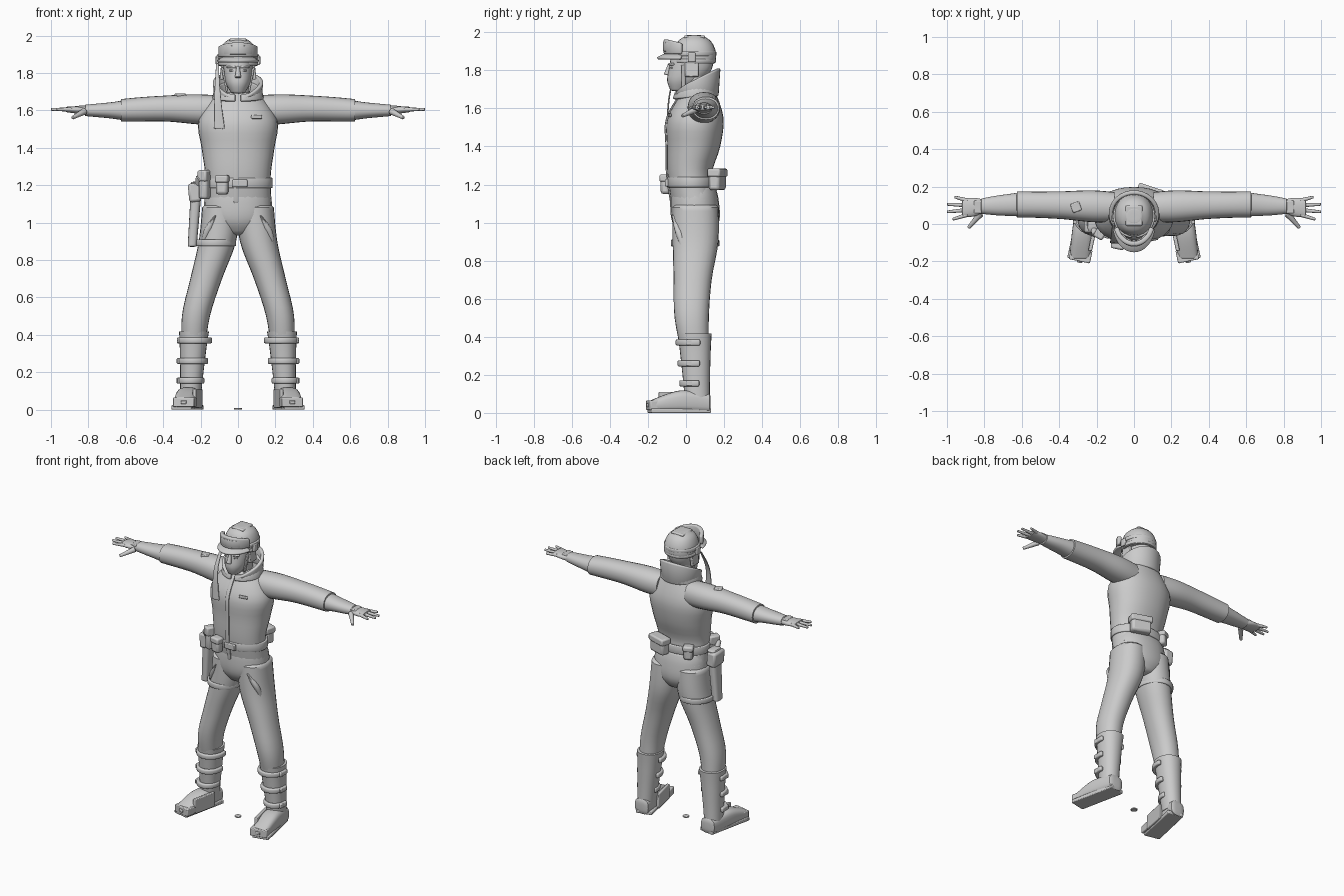
import bpy, bmesh, math
from mathutils import Vector, Euler, Matrix

default_cube = bpy.data.objects.get("Cube")
if default_cube:
    bpy.data.objects.remove(default_cube)

GREY = (0.6, 0.6, 0.6, 1)
material = bpy.data.materials.new("plain grey")
material.use_nodes = True
material.diffuse_color = GREY
material.node_tree.nodes["Principled BSDF"].inputs["Base Color"].default_value = GREY


def finish(name, mesh_builder, mirror=False, bevel=0, thickness=0):
    bmesh.ops.recalc_face_normals(mesh_builder, faces=mesh_builder.faces)
    mesh = bpy.data.meshes.new(name)
    mesh_builder.to_mesh(mesh)
    mesh_builder.free()
    mesh.materials.append(material)
    part = bpy.data.objects.new(name, mesh)
    bpy.context.collection.objects.link(part)
    if thickness:
        modifier = part.modifiers.new("thickness", "SOLIDIFY")
        modifier.thickness, modifier.offset = thickness, 0
    if bevel:
        modifier = part.modifiers.new("rounded edges", "BEVEL")
        modifier.width, modifier.segments = bevel, 2
    if mirror:
        part.modifiers.new("other side", "MIRROR").use_mirror_merge = False
    bpy.ops.object.select_all(action="DESELECT")
    part.select_set(True)
    bpy.context.view_layer.objects.active = part
    bpy.ops.object.shade_smooth_by_angle(angle=math.radians(40))


def sample(keys, amount):
    """Smooth curve through evenly spaced keys, which are numbers or vectors."""
    last = len(keys) - 1
    if last == 0:
        return keys[0]
    index = min(int(amount * last), last - 1)
    f = amount * last - index
    before, start, end, after = (keys[min(max(index + k, 0), last)] for k in (-1, 0, 1, 2))
    leave, arrive = (end - before) / 2, (after - start) / 2
    ease = f * f * (3 - 2 * f)
    return start + (end - start) * ease + leave * (f * (1 - f) ** 2) - arrive * (f * f * (1 - f))


def sweep(name, path, widths, depths, axis="z", power=2.2, sides=24, steps=24, cap=0.03, mirror=False):
    """Superellipse rings, square to the axis, along a smooth path with rounded ends."""
    builder = bmesh.new()
    points = [Vector(point) for point in path]
    across, along = {"x": ("y", "z"), "y": ("x", "z"), "z": ("x", "y")}[axis]
    rings = []
    for step in range(steps + 1):
        amount = (1 - math.cos(math.pi * step / steps)) / 2
        nearness = max(0, 1 - min(amount, 1 - amount) / cap)
        rounding = max(0.4, math.sqrt(1 - nearness ** 2))
        ring = []
        for side in range(sides):
            angle = math.tau * side / sides
            c, s = math.cos(angle), math.sin(angle)
            point = sample(points, amount).copy()
            for direction, factor, radii in ((across, c, widths), (along, s, depths)):
                offset = sample(radii, amount) * rounding * math.copysign(abs(factor) ** (2 / power), factor)
                setattr(point, direction, getattr(point, direction) + offset)
            ring.append(builder.verts.new(point))
        rings.append(ring)
    for lower, upper in zip(rings, rings[1:]):
        for side in range(sides):
            following = (side + 1) % sides
            builder.faces.new((lower[side], lower[following], upper[following], upper[side]))
    builder.faces.new(rings[0])
    builder.faces.new(rings[-1])
    finish(name, builder, mirror)


def band(name, centre, radii, low, high, arc=(0, 360), thickness=0.015, flare=0, bevel=0.005, mirror=False):
    """Curved strip; low and high map how far a point faces front to its height."""
    builder = bmesh.new()
    segments, previous = 32, None
    for segment in range(segments + 1):
        angle = math.radians(arc[0] + (arc[1] - arc[0]) * segment / segments)
        c, s = math.cos(angle), math.sin(angle)
        pair = []
        for grow, edge in ((0, low), (flare, high)):
            height = edge(-s) if callable(edge) else edge
            pair.append(builder.verts.new((centre[0] + (radii[0] + grow) * c, centre[1] + (radii[1] + grow) * s, height)))
        if previous:
            builder.faces.new((previous[0], pair[0], pair[1], previous[1]))
        previous = pair
    bmesh.ops.remove_doubles(builder, verts=builder.verts, dist=0.001)
    finish(name, builder, mirror, bevel, thickness)


def box(name, centre, size, turn=0, lean=0, bevel=0.005, mirror=False):
    builder = bmesh.new()
    rotation = Euler((0, math.radians(lean), math.radians(turn))).to_matrix().to_4x4()
    placement = Matrix.Translation(centre) @ rotation @ Matrix.Diagonal((*size, 1))
    bmesh.ops.create_cube(builder, size=1, matrix=placement)
    finish(name, builder, mirror, bevel)


def rod(name, start, end, start_radius, end_radius, mirror=False):
    builder = bmesh.new()
    start, end = Vector(start), Vector(end)
    length = end - start
    placement = Matrix.Translation((start + end) / 2) @ length.to_track_quat("Z", "Y").to_matrix().to_4x4()
    bmesh.ops.create_cone(builder, cap_ends=True, segments=12, radius1=start_radius, radius2=end_radius,
                          depth=length.length, matrix=placement)
    finish(name, builder, mirror, bevel=0.003)


def pouch(name, centre, size, turn):
    """A rounded pouch under a slightly larger flap."""
    x, y, z = centre
    width, depth, height = size
    box(name, centre, size, turn, bevel=0.015)
    box(name + "_flap", (x, y, z + height / 3), (width * 1.1, depth * 1.2, height * 0.4), turn, bevel=0.01)


# Jacket with a front placket that follows its chest
jacket_path = [(0, .05, 1.1), (0, .02, 1.25), (0, .04, 1.4), (0, .05, 1.55), (0, .07, 1.7)]
jacket_depths = [.125, .117, .14, .147, .08]
sweep("jacket", jacket_path, widths=[.18, .175, .195, .21, .11], depths=jacket_depths, sides=32)
placket_path = [(-.01, y - depth, z) for (x, y, z), depth in zip(jacket_path, jacket_depths)]
sweep("placket", placket_path, widths=[.014], depths=[.008], power=4, sides=12)
box("chest_tab", centre=(.1, -.085, 1.565), size=(.06, .01, .02), turn=10)
box("shoulder_tab", centre=(-.31, .09, 1.68), size=(.05, .05, .02), turn=20)

# Trousers and sleeves
sweep("pelvis", path=[(0, .055, .93), (0, .04, 1.2)],
      widths=[.06, .17, .18, .16], depths=[.08, .125, .127, .11], cap=.1)
sweep("trouser_leg", path=[(.09, .05, 1.1), (.11, .05, .9), (.17, .035, .7), (.225, .03, .5), (.24, .05, .3)],
      widths=[.1, .1, .085, .075, .06], depths=[.12, .12, .1, .09, .07], mirror=True)
sweep("thigh_pocket", path=[(.19, -.01, .88), (.16, -.04, .96), (.12, -.055, 1.04)],
      widths=[.005, .022, .005], depths=[.02], sides=12, mirror=True)
sweep("sleeve", path=[(.1, .09, 1.6), (.37, .1, 1.61), (.63, .105, 1.6)], axis="x",
      widths=[.08, .085, .075, .07, .07], depths=[.08, .08, .07, .065, .06], cap=.015, mirror=True)

# Gloves and hands
sweep("gauntlet", path=[(.6, .105, 1.6), (.82, .095, 1.6)], axis="x",
      widths=[.065, .055, .04], depths=[.055, .04, .03], mirror=True)
sweep("palm", path=[(.8, .095, 1.6), (.92, .085, 1.605)], axis="x",
      widths=[.035, .05, .05], depths=[.025, .02, .014], mirror=True)
box("hand_plate", centre=(.835, .09, 1.615), size=(.04, .07, .02), mirror=True)
for number, reach in enumerate((.97, 1, 1, .96)):
    rod("finger", start=(.89, .05 + number * .025, 1.605), end=(reach, .025 + number * .04, 1.605),
        start_radius=.012, end_radius=.007, mirror=True)
rod("thumb", start=(.82, .055, 1.595), end=(.885, -.02, 1.56), start_radius=.018, end_radius=.009, mirror=True)

# Boots with buckled straps
sweep("boot_shaft", path=[(.235, .045, .42), (.255, .06, .05)],
      widths=[.08, .07, .06, .055], depths=[.09, .08, .07, .065], cap=.015, mirror=True)
sweep("boot_foot", path=[(.29, -.19, .035), (.27, -.03, .06), (.25, .13, .05)], axis="y", power=3,
      widths=[.055, .06, .05], depths=[.03, .058, .05], mirror=True)
toe_out = 12
box("sole", centre=(.27, -.035, .012), size=(.11, .32, .024), turn=toe_out, mirror=True)
box("toe_plate", centre=(.285, -.165, .04), size=(.115, .07, .05), turn=toe_out, mirror=True)
box("toe_buckle", centre=(.29, -.2, .04), size=(.03, .015, .02), turn=toe_out, mirror=True)
box("instep_block", centre=(.217, -.06, .06), size=(.02, .17, .1), turn=toe_out, mirror=True)
for height in (.155, .26, .37):
    leg_x, radius = .27 - height / 10, .05 + height * .09
    band("boot_strap", (leg_x, .05), (radius, radius + .01), height - .016, height + .016,
         arc=(165, 375), thickness=.022, bevel=.007, mirror=True)
    box("boot_buckle", (leg_x + radius, .025, height), size=(.018, .05, .03), mirror=True)

# Belt, pouches and holster
band("belt", centre=(0, .03), radii=(.178, .122), low=1.185, high=1.24)
box("buckle", centre=(.01, -.1, 1.21), size=(.08, .02, .04))
pouch("front_pouch", centre=(-.085, -.105, 1.2), size=(.065, .05, .1), turn=-12)
pouch("side_pouch", centre=(-.178, -.045, 1.2), size=(.05, .06, .15), turn=-30)
pouch("rear_small_pouch", centre=(-.115, .138, 1.21), size=(.06, .05, .09), turn=25)
pouch("rear_pouch", centre=(.085, .165, 1.225), size=(.13, .06, .11), turn=-18)
sweep("holster", path=[(-.245, .01, .87), (-.22, .01, 1.22)], widths=[.024, .03], depths=[.035, .052],
      power=3, mirror=False)
box("holster_flap", centre=(-.232, .01, 1.16), size=(.065, .115, .1), lean=-5, bevel=.014)
rod("grip", start=(-.215, -.02, 1.19), end=(-.21, -.06, 1.245), start_radius=.018, end_radius=.015)
band("thigh_strap", centre=(-.123, .048), radii=(.106, .12), low=.875, high=.91)

# High collar, open at the throat
band("collar", centre=(0, .055), radii=(.115, .105), low=1.665, arc=(-80, 260), thickness=.022, flare=.01,
     high=lambda front: 1.755 - front * .055 - max(front, 0) ** 4 * .03, bevel=.008)
band("collar_roll", centre=(0, .05), radii=(.128, .112), arc=(-83, 263), thickness=.02, flare=-.012,
     low=lambda front: 1.66 - front * .012, high=lambda front: 1.72 - front * .035)

# Head and face
rod("neck", start=(0, .055, 1.64), end=(0, .04, 1.8), start_radius=.065, end_radius=.065)
sweep("head", path=[(0, -.04, 1.69), (0, .02, 1.8), (0, .04, 1.92)],
      widths=[.035, .07, .08, .07], depths=[.04, .1, .115, .1], cap=.05)
rod("nose", start=(0, -.085, 1.835), end=(0, -.1, 1.775), start_radius=.008, end_radius=.017)
box("lips", centre=(0, -.085, 1.74), size=(.04, .02, .014))
box("brow", centre=(.035, -.077, 1.832), size=(.05, .02, .012), turn=18, mirror=True)
box("eye", centre=(.034, -.077, 1.813), size=(.026, .012, .009), turn=18, bevel=.003, mirror=True)

# Helmet, goggles and straps
sweep("helmet", path=[(0, .05, 1.835), (0, .043, 1.985)],
      widths=[.1, .104, .1, .08, .04], depths=[.1, .11, .107, .085, .04], cap=.01)
box("helmet_ridge", centre=(0, .045, 1.975), size=(.09, .11, .018), bevel=.008)
band("helmet_rim", centre=(0, .045), radii=(.102, .106), low=1.84, high=1.86)
band("brim", centre=(0, 0), radii=(.113, .15), low=1.862, high=1.886, arc=(190, 350), flare=-.05)
band("goggle_strap", centre=(0, .042), radii=(.105, .11), low=1.875, high=1.9)
band("goggle_frame", centre=(0, .01), radii=(.098, .115), low=1.885, high=lambda front: 1.935 + front * .028,
     arc=(195, 345), thickness=.026, bevel=.008)
band("goggle_lens", centre=(0, .01), radii=(.104, .127), low=1.9, high=lambda front: 1.925 + front * .022,
     arc=(210, 330), thickness=.008, bevel=.002)
box("strap_clip", centre=(.11, .03, 1.868), size=(.018, .04, .05), mirror=True)
box("ear_flap", centre=(.084, .03, 1.81), size=(.02, .07, .09), lean=-6, mirror=True)
box("chin_strap", centre=(.071, -.015, 1.765), size=(.012, .025, .13), lean=11, mirror=True)
sweep("hanging_strap", path=[(-.11, 0, 1.85), (-.11, -.08, 1.7), (-.1, -.1, 1.5)],
      widths=[.007, .012, .02, .03], depths=[.004], power=4, sides=12)

# Small disc on the ground
rod("ground_disc", start=(0, 0, 0), end=(0, 0, .008), start_radius=.022, end_radius=.022)
